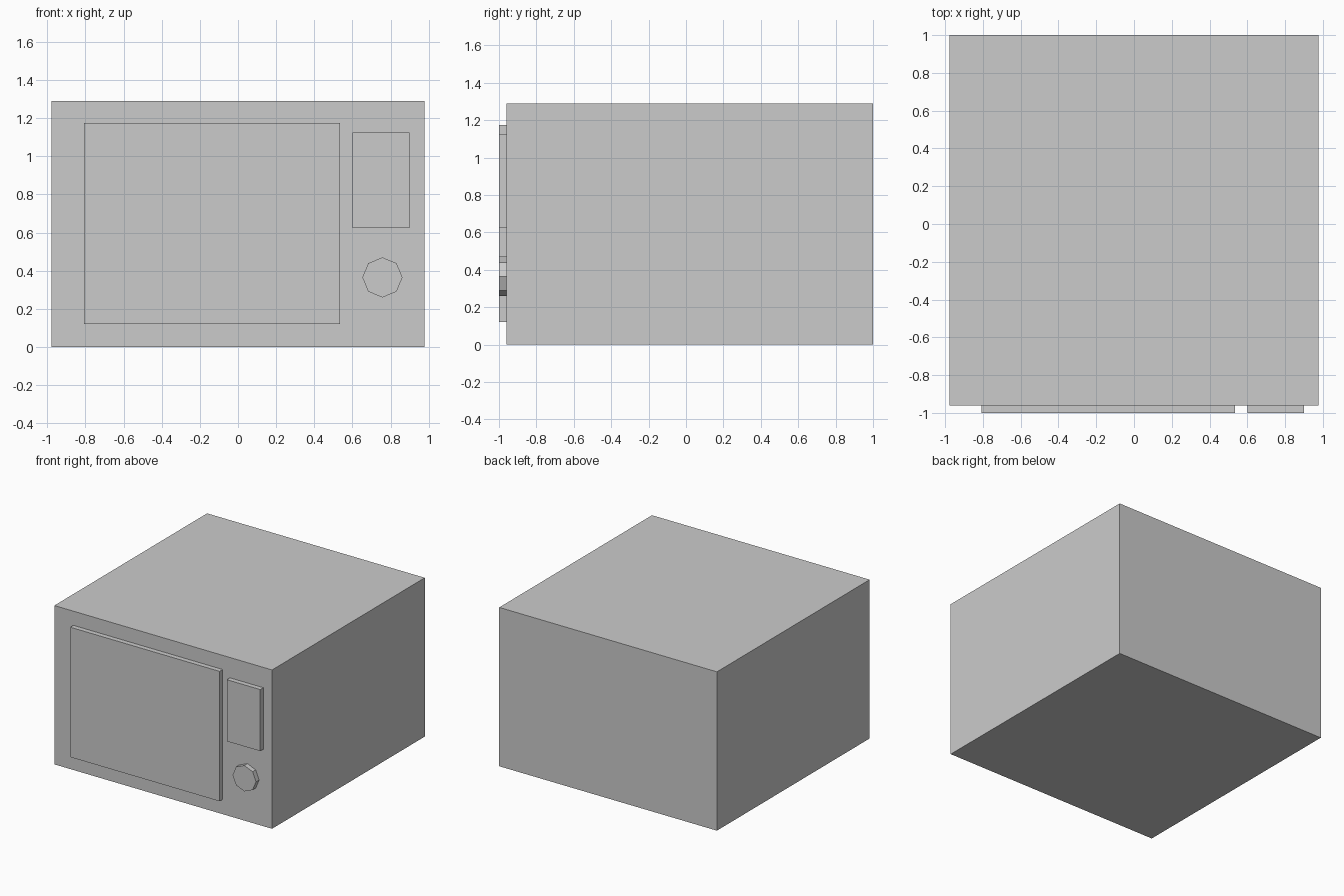
import bpy, math

if "Cube" in bpy.data.objects:
    bpy.data.objects.remove(bpy.data.objects["Cube"])

FRONT = -0.96   # front face of the casing
PROUD = -1.0    # front of door, panel and knob


def box(name, x, y, z):
    """Box from (min, max) ranges."""
    bpy.ops.mesh.primitive_cube_add(size=1, location=[sum(r) / 2 for r in (x, y, z)])
    ob = bpy.context.object
    ob.name = name
    ob.scale = [r[1] - r[0] for r in (x, y, z)]
    bpy.ops.object.transform_apply(location=False, rotation=False, scale=True)
    return ob


# Casing
box("casing", (-0.978, 0.978), (FRONT, 1.0), (0, 1.29))

# Door and control panel standing proud of the front
box("door", (-0.807, 0.535), (PROUD, FRONT), (0.12, 1.175))
box("control_panel", (0.60, 0.90), (PROUD, FRONT), (0.625, 1.125))

# Eight-sided dial with a corner pointing up
bpy.ops.mesh.primitive_cylinder_add(
    vertices=8, radius=0.105, depth=FRONT - PROUD,
    location=(0.757, (FRONT + PROUD) / 2, 0.365), rotation=(math.pi / 2, 0, 0))
bpy.context.object.name = "dial"
